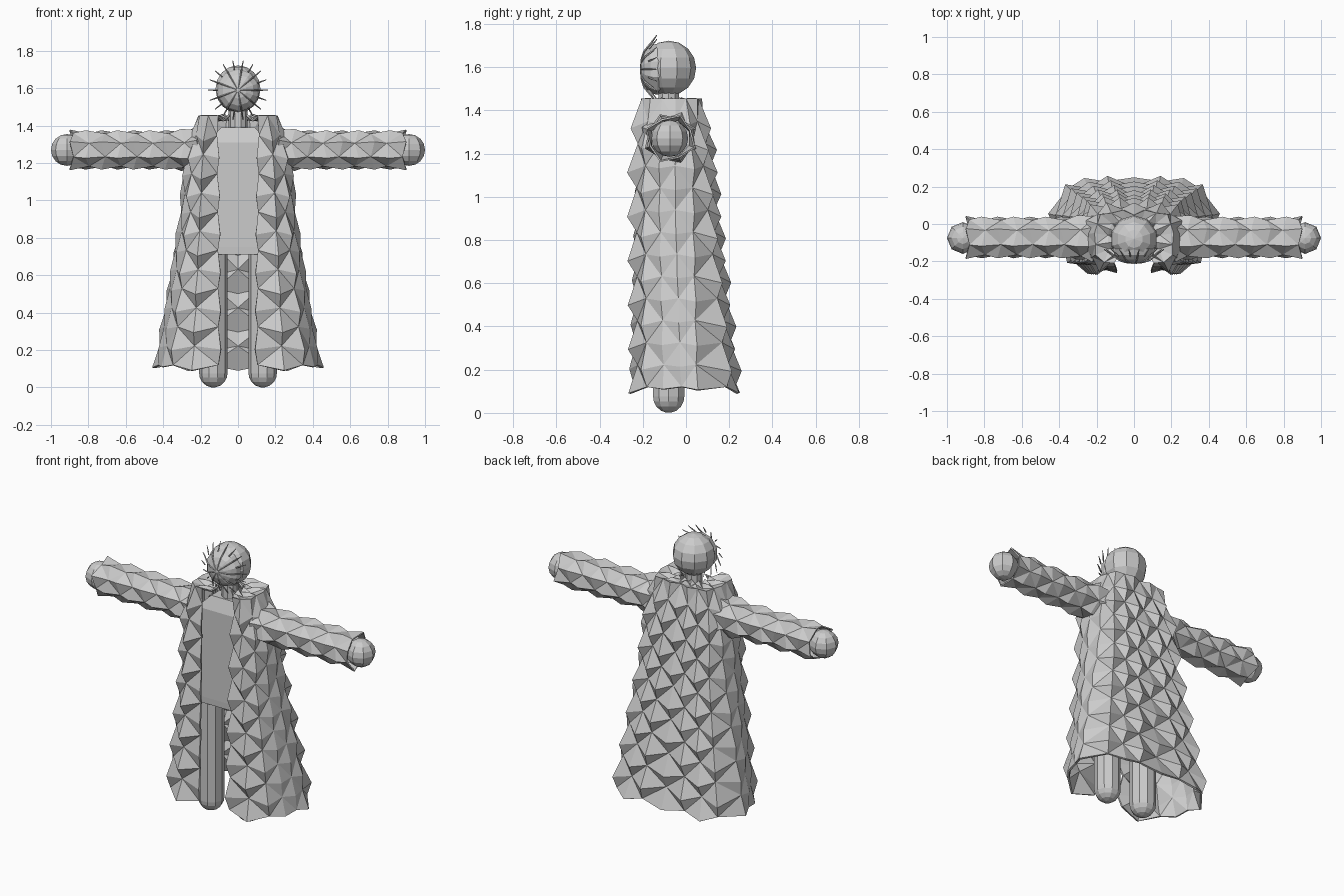
import bpy, bmesh, math
from mathutils import Vector, Matrix

if "Cube" in bpy.data.objects:
    bpy.data.objects.remove(bpy.data.objects["Cube"])

GREY = bpy.data.materials.new("plain_grey")
GREY.diffuse_color = (0.6, 0.6, 0.6, 1)
GREY.use_nodes = True
GREY.node_tree.nodes["Principled BSDF"].inputs["Base Color"].default_value = GREY.diffuse_color
CY = -0.08  # depth of the body axis


def finish(name, bm, mirror=False, thickness=0, closed=True):
    if closed:
        bmesh.ops.recalc_face_normals(bm, faces=bm.faces[:])
    mesh = bpy.data.meshes.new(name)
    bm.to_mesh(mesh)
    bm.free()
    mesh.materials.append(GREY)
    ob = bpy.data.objects.new(name, mesh)
    bpy.context.collection.objects.link(ob)
    if mirror:
        ob.modifiers.new("Mirror", 'MIRROR')
    if thickness:
        mod = ob.modifiers.new("Solidify", 'SOLIDIFY')
        mod.thickness = thickness
        mod.offset = 0
    return ob


def loft(bm, rings):
    """Skin closed rings of points and cap both ends."""
    rows = [[bm.verts.new(p) for p in r] for r in rings]
    n = len(rows[0])
    for a, b in zip(rows, rows[1:]):
        for i in range(n):
            k = (i + 1) % n
            bm.faces.new((a[i], a[k], b[k], b[i]))
    bm.faces.new(rows[0])
    bm.faces.new(rows[-1])


def circle(x, y, z, r, n=10):
    return [(x + r * math.cos(math.tau * i / n), y + r * math.sin(math.tau * i / n), z)
            for i in range(n)]


def ball(name, loc, scale, segs=10, rings=8, tip=0, mirror=False):
    bm = bmesh.new()
    bmesh.ops.create_uvsphere(bm, u_segments=segs, v_segments=rings, radius=1)
    bm.transform(Matrix.Translation(loc) @ Matrix.Rotation(tip, 4, 'X') @ Matrix.Diagonal((*scale, 1)))
    return finish(name, bm, mirror)


def quilt(bm, grid):
    """Triangulated sheet; grid holds (point, raised), every raised point becomes a pyramid tip."""
    rows = [[(bm.verts.new(p), up) for p, up in r] for r in grid]
    for a, b in zip(rows, rows[1:]):
        for j in range(len(a) - 1):
            p, q, r, s = a[j], a[j + 1], b[j + 1], b[j]
            if p[1]:
                tris = ((p, q, s), (q, r, s))
            else:
                tris = ((p, q, r), (p, r, s))
            for t in tris:
                bm.faces.new([v[0] for v in t])


# head, neck and hands
ball("head", (0, CY, 1.595), (0.127,) * 3, 10, 8)
ball("hand", (0.915, CY + 0.005, 1.27), (0.085,) * 3, 8, 8, mirror=True)
bm = bmesh.new()
loft(bm, [circle(0, CY, z, 0.05) for z in (1.36, 1.5)])
finish("neck", bm)

# face shell with ribs that end in spikes
ball("face_shell", (0, -0.135, 1.59), (0.118, 0.118, 0.078), 10, 8, tip=math.pi / 2)
bm = bmesh.new()
for k in range(18):
    a = math.tau * (k + 0.5) / 18
    out = Vector((math.sin(a), 0, math.cos(a)))
    side = Vector((math.cos(a), 0, -math.sin(a)))
    path = [(0.111, -0.172, 0.004), (0.128, -0.158, 0.004), (0.16, -0.135, 0.002)]
    if k % 2 == 0:
        path = [(0.01, -0.212, 0.001), (0.05, -0.206, 0.003), (0.085, -0.193, 0.004)] + path
    rings = []
    for r, y, w in path:
        c = Vector((0, y, 1.59)) + out * r
        up = Vector((0, -1, 0)) * w + out * w * 0.6
        rings.append([c + side * w, c + up, c - side * w, c - up])
    loft(bm, rings)
finish("face_spikes", bm)

# torso
bm = bmesh.new()
loft(bm, [[(-hx, f, z), (hx, f, z), (hx, b, z), (-hx, b, z)] for z, hx, f, b in
          ((0.71, 0.175, -0.168, 0.005), (0.75, 0.18, -0.17, 0.01),
           (1.31, 0.17, -0.17, 0.01), (1.39, 0.09, -0.14, -0.02))])
finish("torso", bm)

# legs with rounded feet
bm = bmesh.new()
R = 0.076
rings = [circle(0.132, CY, R - R * math.cos(t), R * math.sin(t))
         for t in [math.radians(d) for d in (8, 30, 52, 72, 90)]]
loft(bm, rings + [circle(0.132, CY, z, R) for z in (0.4, 0.78)])
finish("leg", bm, mirror=True)

# long coat: half cross-sections from front edge to centre back
SECTIONS = [
    (0.11, [(0.10, -0.24), (0.24, -0.23), (0.35, -0.185), (0.395, -0.10), (0.425, -0.02),
            (0.44, 0.05), (0.36, 0.195), (0.26, 0.21), (0.15, 0.235), (0, 0.215)]),
    (0.95, [(0.105, -0.215), (0.2, -0.235), (0.255, -0.19), (0.285, -0.12), (0.3, -0.05),
            (0.285, 0.03), (0.235, 0.105), (0.16, 0.125), (0.08, 0.135), (0, 0.12)]),
    (1.20, [(0.11, -0.205), (0.19, -0.235), (0.25, -0.19), (0.28, -0.12), (0.285, -0.05),
            (0.265, 0.03), (0.22, 0.08), (0.15, 0.105), (0.08, 0.115), (0, 0.10)]),
    (1.34, [(0.11, -0.2), (0.18, -0.22), (0.23, -0.18), (0.25, -0.12), (0.255, -0.05),
            (0.24, 0.01), (0.2, 0.06), (0.14, 0.08), (0.07, 0.09), (0, 0.08)]),
    (1.45, [(0.115, -0.2), (0.16, -0.205), (0.195, -0.16), (0.205, -0.11), (0.205, -0.05),
            (0.195, 0.0), (0.17, 0.04), (0.12, 0.06), (0.06, 0.06), (0, 0.05)]),
]
AMP = (0.02, 0.032, 0.024, 0.012, 0.01, 0.016, 0.032, 0.032, 0.03, 0.03)  # scale depth by column


def section(z):
    for (z0, s0), (z1, s1) in zip(SECTIONS, SECTIONS[1:]):
        if z <= z1 + 1e-6:
            t = (z - z0) / (z1 - z0)
            return [Vector((*a, 0)).lerp(Vector((*b, 0)), t) for a, b in zip(s0, s1)]


bm = bmesh.new()
grid = []
ROWS, LAST = 13, 9
for i in range(ROWS + 1):
    z = 0.12 + 1.33 * i / ROWS
    pts = section(z)
    row = []
    for j, p in enumerate(pts):
        tan = pts[min(j + 1, LAST)] - pts[max(j - 1, 0)]
        nor = Vector((tan.y, -tan.x, 0)).normalized()
        nor = nor if nor.dot(p - Vector((0, -0.05, 0))) > 0 else -nor
        if j in (0, LAST):
            nor = Vector((0, -1 if j == 0 else 1, 0))
        up = (i + j) % 2 == 1
        fade = 0.35 if i == ROWS else 1
        q = p + nor * AMP[j] * (1 if up else -0.4) * fade
        q.z = z - (AMP[j] * 0.95 if up and i < ROWS else 0)
        if j == 0:
            q.x += -0.01 if up else 0.004
        if j == LAST:
            q.x = 0
        row.append((q, up))
    grid.append(row)

# yoke closing the coat over the shoulders to the neck
for n, (f, z) in enumerate(((0.68, 1.44), (0.4, 1.445))):
    row = []
    for j, p in enumerate(section(1.45)):
        up = (ROWS + 1 + n + j) % 2 == 1
        row.append((Vector((p.x * f, CY + (p.y - CY) * f, z + (0.012 if up else -0.012))), up))
    grid.append(row)
quilt(bm, grid)
finish("coat", bm, mirror=True, thickness=0.012, closed=False)

# quilted sleeves with ragged cuffs
bm = bmesh.new()
grid = []
SIDES = 8
for i in range(9):
    x = 0.2 + 0.68 * i / 8
    base = 0.098 + 0.022 * max(0, 1 - i / 1.5)
    row = []
    for j in range(SIDES + 1):
        a = math.tau * ((j % SIDES) + 0.5) / SIDES
        up = (i + j) % 2 == 1
        r = base + (0.014 if up else -0.006)
        if i == 8:
            r += 0.004
        row.append((Vector((x + (0.02 if up else 0), CY + 0.008 + r * 1.04 * math.cos(a),
                            1.27 + r * 0.98 * math.sin(a))), up))
    grid.append(row)
quilt(bm, grid)
bmesh.ops.remove_doubles(bm, verts=bm.verts[:], dist=1e-4)
finish("sleeve", bm, mirror=True, thickness=0.008, closed=False)
